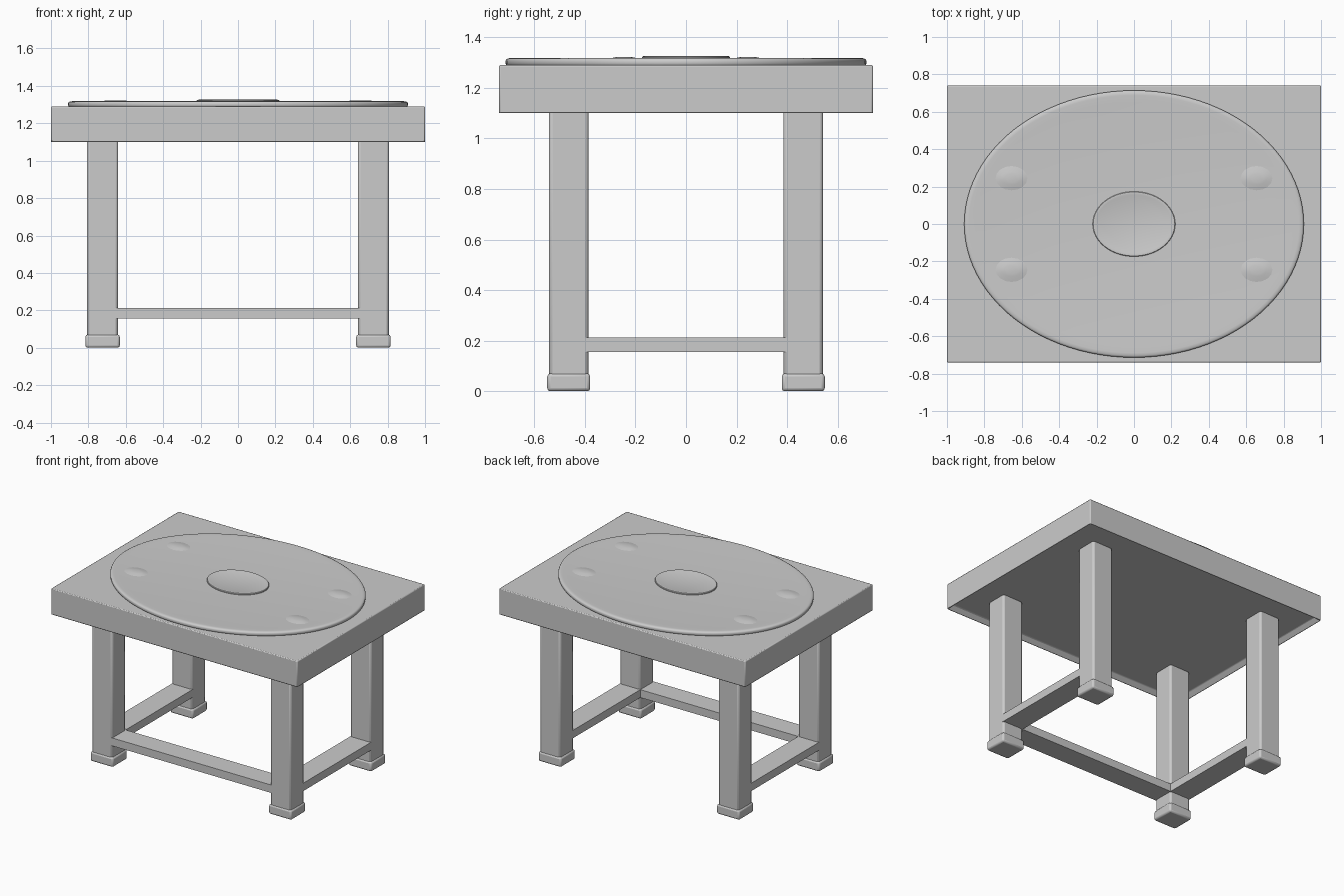
import bpy, bmesh, math

if "Cube" in bpy.data.objects:
    bpy.data.objects.remove(bpy.data.objects["Cube"])


def finish(name, bm, bevel=0.0, segments=2):
    bmesh.ops.recalc_face_normals(bm, faces=bm.faces)
    mesh = bpy.data.meshes.new(name)
    bm.to_mesh(mesh)
    bm.free()
    ob = bpy.data.objects.new(name, mesh)
    bpy.context.collection.objects.link(ob)
    if bevel:
        mod = ob.modifiers.new("Bevel", 'BEVEL')
        mod.width = bevel
        mod.segments = segments
        mod.limit_method = 'ANGLE'
    bpy.ops.object.select_all(action='DESELECT')
    bpy.context.view_layer.objects.active = ob
    ob.select_set(True)
    bpy.ops.object.shade_smooth_by_angle(angle=math.radians(35))
    return ob


def box_bm(x, y, z):
    bm = bmesh.new()
    bmesh.ops.create_cube(bm, size=1)
    for v in bm.verts:
        v.co = [a + (b - a) * (c + 0.5) for (a, b), c in zip((x, y, z), v.co)]
    return bm


def box(name, x, y, z, bevel=0.0, segments=2):
    return finish(name, box_bm(x, y, z), bevel, segments)


def elliptic(name, rx, ry, profile, cx=0, cy=0, n=96):
    """Stack of ellipses; profile = (inset from outer radius, height), last one capped."""
    bm = bmesh.new()
    rings = []
    for inset, z in profile:
        rings.append([bm.verts.new((cx + (rx - inset) * math.cos(2 * math.pi * i / n),
                                    cy + (ry - inset) * math.sin(2 * math.pi * i / n), z))
                      for i in range(n)])
    for a, b in zip(rings, rings[1:]):
        for i in range(n):
            j = (i + 1) % n
            bm.faces.new((a[i], a[j], b[j], b[i]))
    bm.faces.new(rings[0][::-1])
    bm.faces.new(rings[-1])
    return finish(name, bm)


# Table slab with a shallow recess underneath
bm = box_bm((-1, 1), (-0.74, 0.74), (1.097, 1.29))
bm.normal_update()
under = [f for f in bm.faces if f.normal.z < -0.9]
bmesh.ops.inset_region(bm, faces=under, thickness=0.045)
bmesh.ops.translate(bm, verts=under[0].verts, vec=(0, 0, 0.033))
finish("table_slab", bm, 0.006)

# Four legs with foot blocks
for ys, row in ((-1, "front"), (1, "back")):
    for xs, side in ((-1, "left"), (1, "right")):
        cx, cy = xs * 0.724, ys * 0.464
        box(f"{row}_{side}_leg", (cx - 0.083, cx + 0.083), (cy - 0.078, cy + 0.078),
            (0.05, 1.135), 0.014)
        box(f"{row}_{side}_foot", (cx - 0.092, cx + 0.092), (cy - 0.085, cy + 0.085),
            (0.0, 0.07), 0.012)

# Stretchers on the front and both sides, open at the back
box("front_stretcher", (-0.66, 0.66), (-0.542, -0.386), (0.155, 0.213))
for xs, side in ((-1, "left"), (1, "right")):
    cx = xs * 0.724
    box(f"{side}_stretcher", (cx - 0.083, cx + 0.083), (-0.40, 0.40), (0.155, 0.213))

# Oval top plate with rounded rim
elliptic("oval_plate", 0.908, 0.714,
         [(0.01, 1.285), (0.002, 1.291), (0, 1.297), (0, 1.307), (0.003, 1.313),
          (0.01, 1.317), (0.025, 1.318), (0.06, 1.315)])

# Raised central oval
elliptic("centre_oval", 0.221, 0.174,
         [(0, 1.31), (0, 1.321), (0.003, 1.325), (0.012, 1.326), (0.018, 1.324)], n=64)

# Four low mounds on the plate
for xs in (-1, 1):
    for ys in (-1, 1):
        elliptic("low_mound", 0.1, 0.08,
                 [(0, 1.312), (0.025, 1.317), (0.045, 1.321), (0.06, 1.323)],
                 xs * 0.655, ys * 0.245, 16)
